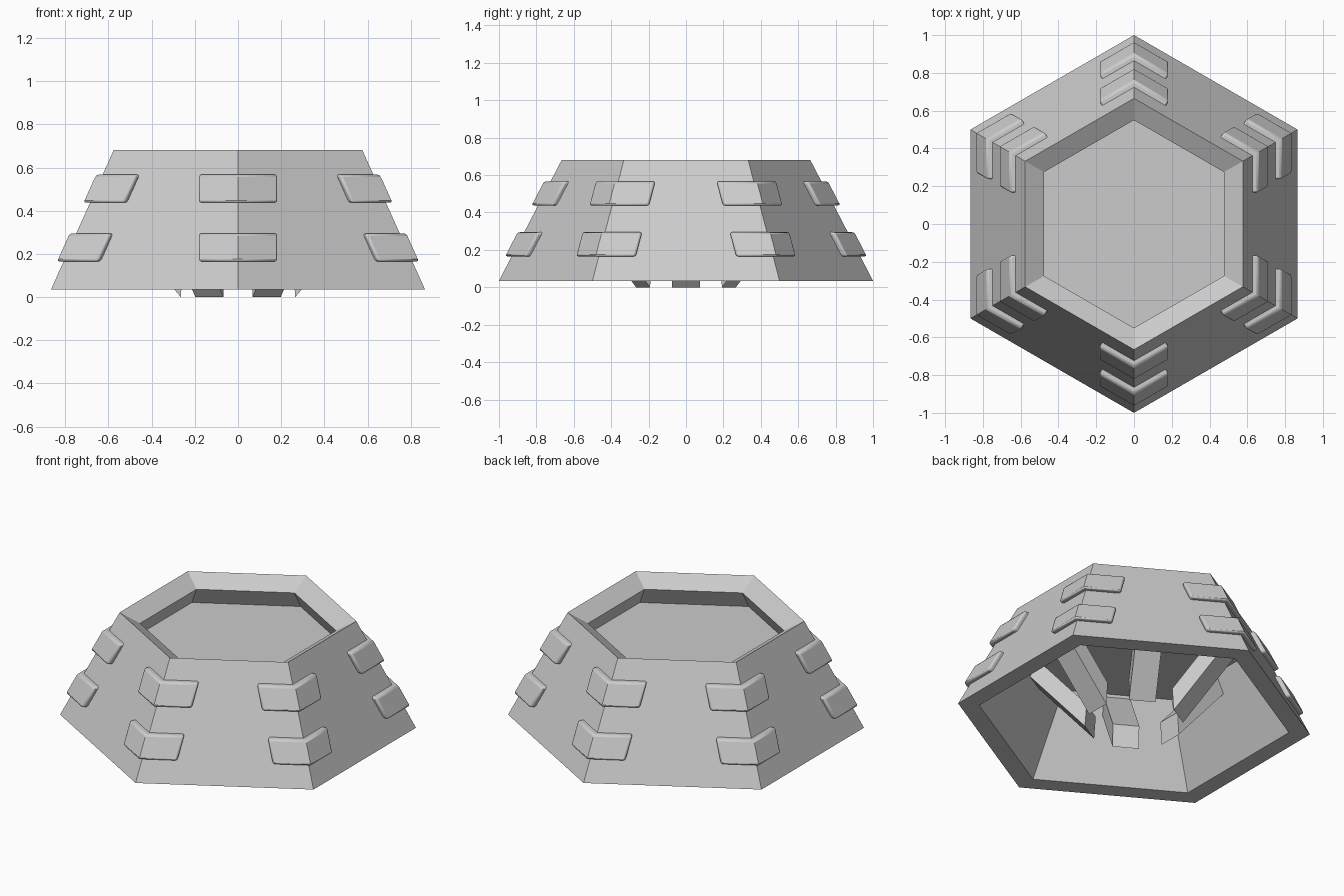
import bpy, bmesh, math
from mathutils import Vector

if "Cube" in bpy.data.objects:
    bpy.data.objects.remove(bpy.data.objects["Cube"])

SLOPE = (1.0 - 0.665) / (0.68 - 0.035)   # corner radius lost per unit height


def make(name, verts, faces):
    bm = bmesh.new()
    vs = [bm.verts.new(v) for v in verts]
    for f in faces:
        bm.faces.new([vs[i] for i in f])
    bmesh.ops.recalc_face_normals(bm, faces=bm.faces)
    me = bpy.data.meshes.new(name)
    bm.to_mesh(me)
    bm.free()
    ob = bpy.data.objects.new(name, me)
    bpy.context.collection.objects.link(ob)
    return ob


def polar(r, a, z):
    return Vector((r * math.cos(a), r * math.sin(a), z))


def hex_ring(r, z):
    return [polar(r, math.radians(90 + 60 * k), z) for k in range(6)]


def soften(ob, width, limit):
    m = ob.modifiers.new("Bevel", 'BEVEL')
    m.width, m.segments = width, 2
    m.limit_method, m.angle_limit = 'ANGLE', math.radians(limit)
    bpy.ops.object.select_all(action='DESELECT')
    ob.select_set(True)
    bpy.context.view_layer.objects.active = ob
    bpy.ops.object.shade_smooth_by_angle(angle=math.radians(50))


# Hexagonal shell: a closed wall profile swept round six corners
profile = [(1.0, 0.035), (0.665, 0.68), (0.55, 0.617), (0.88, 0.035)]
verts = [v for r, z in profile for v in hex_ring(r, z)]
faces = []
for p in range(4):
    q = (p + 1) % 4
    for k in range(6):
        n = (k + 1) % 6
        faces.append((p * 6 + k, p * 6 + n, q * 6 + n, q * 6 + k))
make("hex_shell", verts, faces)

# Recessed deck inside the rim
verts = hex_ring(0.63, 0.495) + hex_ring(0.63, 0.51)
faces = [range(6), range(6, 12)]
faces += [(k, (k + 1) % 6, (k + 1) % 6 + 6, k + 6) for k in range(6)]
make("deck", verts, faces)


# Chevron clamps wrapping each corner at two heights
def clamp(name, ang, z0, z1, length=0.215, out=0.03, inn=-0.05):
    verts = []
    for z in (z0, z1):
        for off in (out, inn):
            c = polar(1 - SLOPE * (z - 0.035) + off / 0.866, ang, z)
            run = length - (out - off) * math.tan(math.radians(30))
            for side in (-1, 0, 1):
                d = polar(run, ang + side * math.radians(120), 0)
                verts.append(c + d if side else c)
    faces = [(0, 1, 4, 3), (1, 2, 5, 4), (6, 7, 10, 9), (7, 8, 11, 10),
             (0, 1, 7, 6), (1, 2, 8, 7), (3, 4, 10, 9), (4, 5, 11, 10),
             (0, 3, 9, 6), (2, 5, 11, 8)]
    soften(make(name, verts, faces), 0.012, 60)


# Slanted support struts under the deck, one per wall
def strut(name, ang, half=0.075):
    side = Vector((-math.sin(ang), math.cos(ang), 0)) * half
    prof = [(0.265, 0.0), (0.605, 0.40), (0.565, 0.505), (0.255, 0.14)]
    verts = [polar(r, ang, z) + side * s for s in (-1, 1) for r, z in prof]
    faces = [(0, 1, 2, 3), (4, 5, 6, 7)]
    faces += [(i, (i + 1) % 4, (i + 1) % 4 + 4, i + 4) for i in range(4)]
    make(name, verts, faces)


for k in range(6):
    a = math.radians(90 + 60 * k)
    clamp(f"lower_clamp_{k}", a, 0.165, 0.295)
    clamp(f"upper_clamp_{k}", a, 0.437, 0.567)
    strut(f"strut_{k}", math.radians(60 * k))
